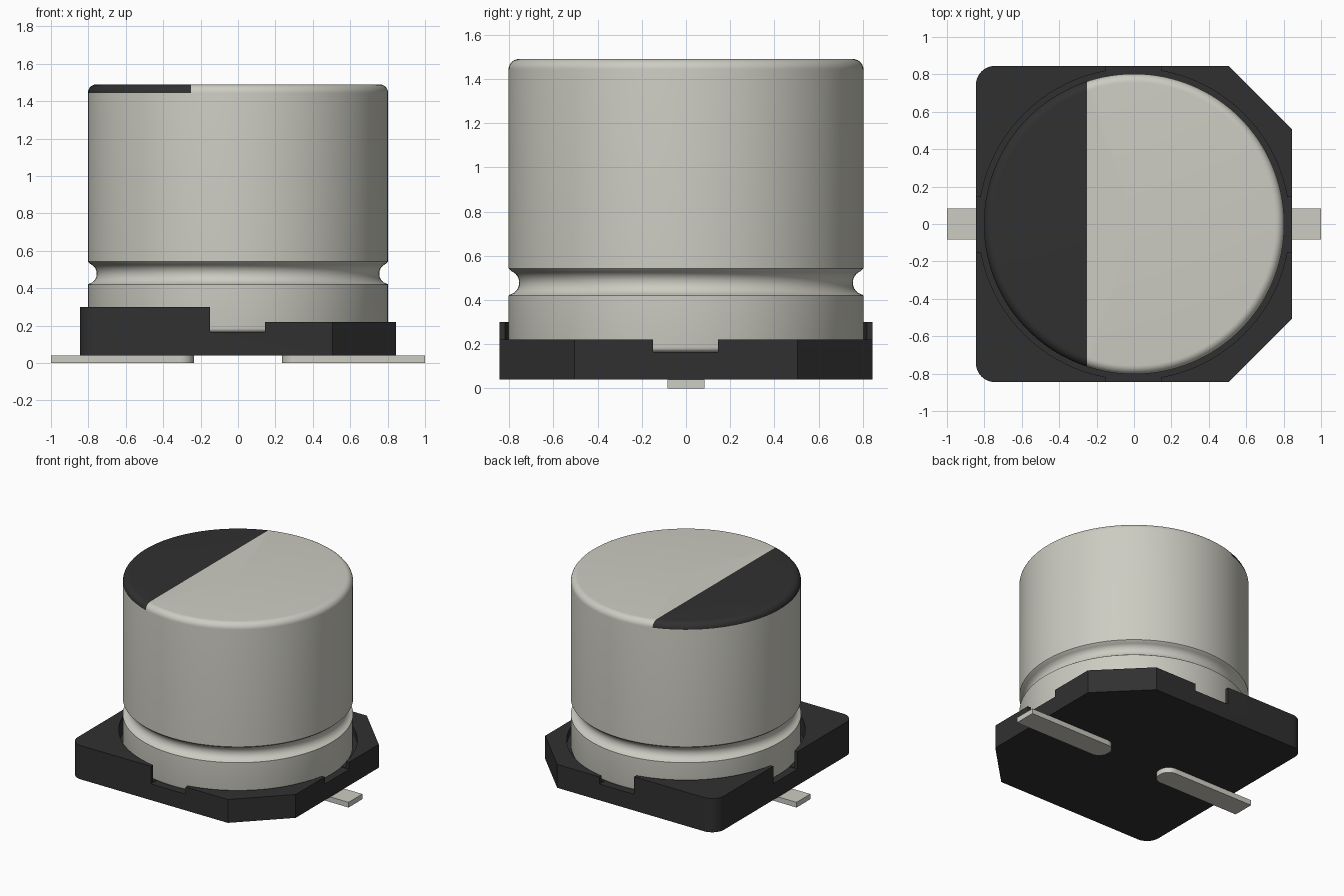
import bpy, bmesh, math

cube = bpy.data.objects.get("Cube")
if cube:
    bpy.data.objects.remove(cube, do_unlink=True)


def material(name, rgb):
    m = bpy.data.materials.new(name)
    m.use_nodes = True
    m.diffuse_color = (*rgb, 1)
    m.node_tree.nodes["Principled BSDF"].inputs["Base Color"].default_value = (*rgb, 1)
    return m


METAL = material("warm grey metal", (0.61, 0.604, 0.54))
BLACK = material("black plastic", (0.03, 0.03, 0.03))


def make_object(name, bm, *mats):
    bmesh.ops.recalc_face_normals(bm, faces=bm.faces)
    mesh = bpy.data.meshes.new(name)
    bm.to_mesh(mesh)
    bm.free()
    for m in mats:
        mesh.materials.append(m)
    ob = bpy.data.objects.new(name, mesh)
    bpy.context.collection.objects.link(ob)
    return ob


def activate(ob):
    bpy.ops.object.select_all(action='DESELECT')
    ob.select_set(True)
    bpy.context.view_layer.objects.active = ob


def smooth(ob, degrees=30):
    activate(ob)
    bpy.ops.object.shade_smooth_by_angle(angle=math.radians(degrees))


def arc(cx, cy, r, a0, a1, n=8):
    """Points on an arc, angles in degrees."""
    return [(cx + r * math.cos(math.radians(a0 + (a1 - a0) * i / n)),
             cy + r * math.sin(math.radians(a0 + (a1 - a0) * i / n))) for i in range(n + 1)]


def prism(name, outline, z0, z1, *mats):
    """Extrude a flat outline from z0 to z1."""
    bm = bmesh.new()
    face = bm.faces.new([bm.verts.new((x, y, z0)) for x, y in outline])
    top = bmesh.ops.extrude_face_region(bm, geom=[face])["geom"]
    bmesh.ops.translate(bm, vec=(0, 0, z1 - z0),
                        verts=[v for v in top if isinstance(v, bmesh.types.BMVert)])
    return make_object(name, bm, *mats)


def box(x0, x1, y0, y1):
    return [(x0, y0), (x1, y0), (x1, y1), (x0, y1)]


def cut(ob, outline, z0):
    """Remove everything above z0 inside the outline."""
    cutter = prism("cutter", outline, z0, 0.6, BLACK)
    cutter.hide_render = True
    mod = ob.modifiers.new("cut", 'BOOLEAN')
    mod.operation = 'DIFFERENCE'
    mod.solver = 'EXACT'
    mod.object = cutter
    activate(ob)
    bpy.ops.object.modifier_apply(modifier=mod.name)
    bpy.data.objects.remove(cutter, do_unlink=True)


# Base: two rounded corners on -x, two chamfered corners on +x
H = 0.845
outline = ([(0.505, -H), (H, -0.505), (H, 0.505), (0.505, H)]
           + arc(-H + 0.1, H - 0.1, 0.1, 90, 180)
           + arc(-H + 0.1, -H + 0.1, 0.1, 180, 270))
base = prism("base", outline, 0.04, 0.30, BLACK)
cut(base, box(-0.15, 1, -1, 1), 0.22)            # lower half
cut(base, arc(0, 0, 0.832, 0, 360, 96)[:-1], 0.17)   # round seat for the can
cut(base, box(-0.15, 0.145, -1, 1), 0.165)       # notches, front and back
cut(base, box(-1, 1, -0.15, 0.145), 0.165)       # notches, both sides
smooth(base)

# Can: revolved profile with a crimped groove and a rounded rim
R, TOP, RIM = 0.803, 1.49, 0.047
profile = [(0, 0.165), (R - 0.02, 0.165)]
profile += arc(R - 0.02, 0.185, 0.02, -90, 0, 4)[1:]
profile += [(R, 0.42)]
profile += arc(R + 0.008, 0.478, 0.056, 258, 112, 12)
profile += [(R, 0.542)]
profile += arc(R - RIM, TOP - RIM, RIM, 0, 90, 8)
profile += [(0, TOP)]
bm = bmesh.new()
verts = [bm.verts.new((r, 0, z)) for r, z in profile]
edges = [bm.edges.new(p) for p in zip(verts, verts[1:])]
bmesh.ops.spin(bm, geom=verts + edges, cent=(0, 0, 0), axis=(0, 0, 1),
               angle=2 * math.pi, steps=128)
bmesh.ops.remove_doubles(bm, verts=bm.verts, dist=1e-5)

# Polarity mark: split the lid and rim along a line and darken one side
MARK = -0.25
lid = [f for f in bm.faces if f.calc_center_median().z > TOP - RIM]
geom = set(lid) | {e for f in lid for e in f.edges} | {v for f in lid for v in f.verts}
bmesh.ops.bisect_plane(bm, geom=list(geom), plane_co=(MARK, 0, 0), plane_no=(1, 0, 0), dist=1e-5)
for f in bm.faces:
    c = f.calc_center_median()
    f.material_index = int(c.z > TOP - RIM and c.x < MARK)
can = make_object("can", bm, METAL, BLACK)
smooth(can, 35)

# Leads: flat strips with rounded inner ends
for side, name in ((1, "left_lead"), (-1, "right_lead")):
    W, r = 0.084, 0.075
    strip = ([(1.0, W)] + arc(0.235 + r, W - r, r, 90, 180)
             + arc(0.235 + r, r - W, r, 180, 270) + [(1.0, -W)])
    lead = prism(name, [(side * x, y) for x, y in strip], 0, 0.04, METAL)
    smooth(lead)
